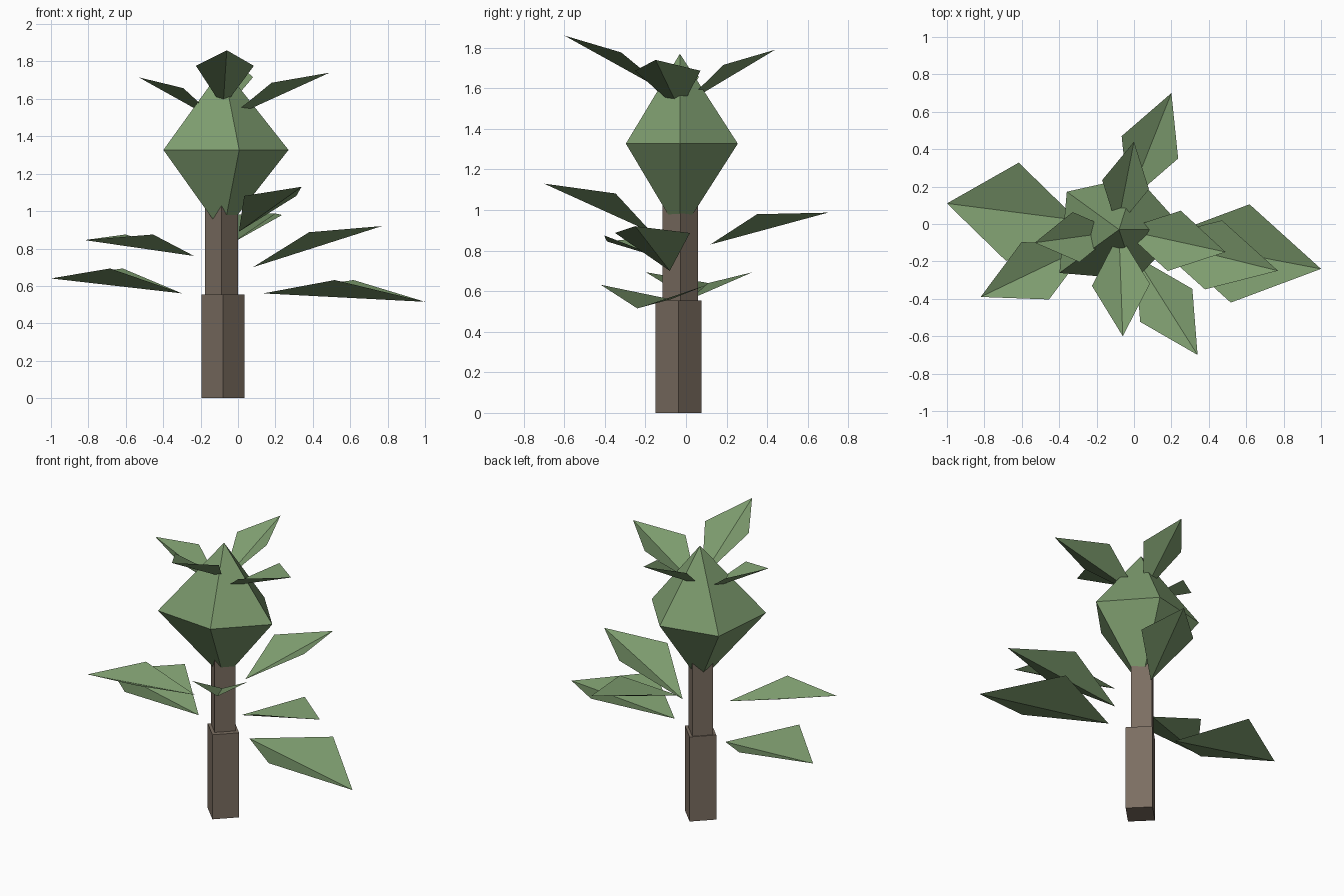
import bpy
import math
from mathutils import Vector

if "Cube" in bpy.data.objects:
    bpy.data.objects.remove(bpy.data.objects["Cube"])


def material(name, rgb):
    mat = bpy.data.materials.new(name)
    mat.diffuse_color = (*rgb, 1)
    mat.use_nodes = True
    mat.node_tree.nodes["Principled BSDF"].inputs["Base Color"].default_value = mat.diffuse_color
    return mat


BARK = material("bark", (0.20, 0.156, 0.12))
GREEN = material("leaf_green", (0.205, 0.33, 0.156))


def add_mesh(name, verts, faces, mat):
    mesh = bpy.data.meshes.new(name)
    mesh.from_pydata(verts, [], faces)
    mesh.materials.append(mat)
    obj = bpy.data.objects.new(name, mesh)
    bpy.context.collection.objects.link(obj)
    return obj


def trunk_section(name, x, y, radius, z0, z1):
    bpy.ops.mesh.primitive_cylinder_add(vertices=4, radius=radius, depth=z1 - z0,
                                        location=(x, y, (z0 + z1) / 2))
    obj = bpy.context.object
    obj.name = name
    obj.data.materials.append(BARK)


def leaf(name, base, tip, width):
    # Kite of two triangles, folded upward along its central rib
    base, tip = Vector(base), Vector(tip)
    along = tip - base
    side = Vector((along.y, -along.x, 0)).normalized() * width / 2
    mid = (base + tip) / 2 + Vector((0, 0, 0.035 + 0.11 * width))
    add_mesh(name, [base, mid + side, tip, mid - side], [(0, 1, 2), (0, 2, 3)], GREEN)


# Square trunk in two steps, corners facing the axes
trunk_section("lower_trunk", -0.08, -0.037, 0.114, 0, 0.555)
trunk_section("upper_trunk", -0.088, -0.028, 0.088, 0.555, 1.06)

# Crown: slightly uneven five-sided double pyramid
radii = [0.35, 0.30, 0.345, 0.394, 0.28]
ring = [(-0.08 + r * math.cos(math.radians(72 * i)),
         -0.03 + r * math.sin(math.radians(72 * i)), 1.327)
        for i, r in enumerate(radii)]
poles = [(-0.08, -0.03, 1.77), (-0.08, -0.03, 0.88)]
faces = []
for i in range(5):
    j = (i + 1) % 5
    faces += [(i, j, 5), (j, i, 6)]
add_mesh("crown", ring + poles, faces, GREEN)

# Leaves around the trunk: base, tip, width
trunk_leaves = [
    ((-0.30, 0.02, 0.56), (-1.00, 0.11, 0.64), 0.53),
    ((0.135, -0.075, 0.56), (1.00, -0.24, 0.515), 0.535),
    ((0.08, -0.08, 0.70), (0.77, -0.25, 0.92), 0.38),
    ((-0.235, -0.11, 0.76), (-0.82, -0.39, 0.845), 0.34),
    ((0.005, -0.17, 0.89), (0.34, -0.70, 1.13), 0.33),
    ((-0.03, 0.12, 0.83), (0.20, 0.70, 0.987), 0.325),
]
# Leaves sprouting from the top of the crown
top_leaves = [
    ((-0.08, -0.05, 1.555), (-0.06, -0.60, 1.86), 0.31),
    ((-0.09, -0.02, 1.515), (0.00, 0.44, 1.79), 0.255),
    ((-0.06, -0.03, 1.49), (0.49, -0.15, 1.74), 0.33),
    ((-0.09, -0.04, 1.47), (-0.53, -0.10, 1.715), 0.27),
]
for group, leaves in (("trunk_leaf", trunk_leaves), ("top_leaf", top_leaves)):
    for n, spec in enumerate(leaves, 1):
        leaf(f"{group}_{n}", *spec)
